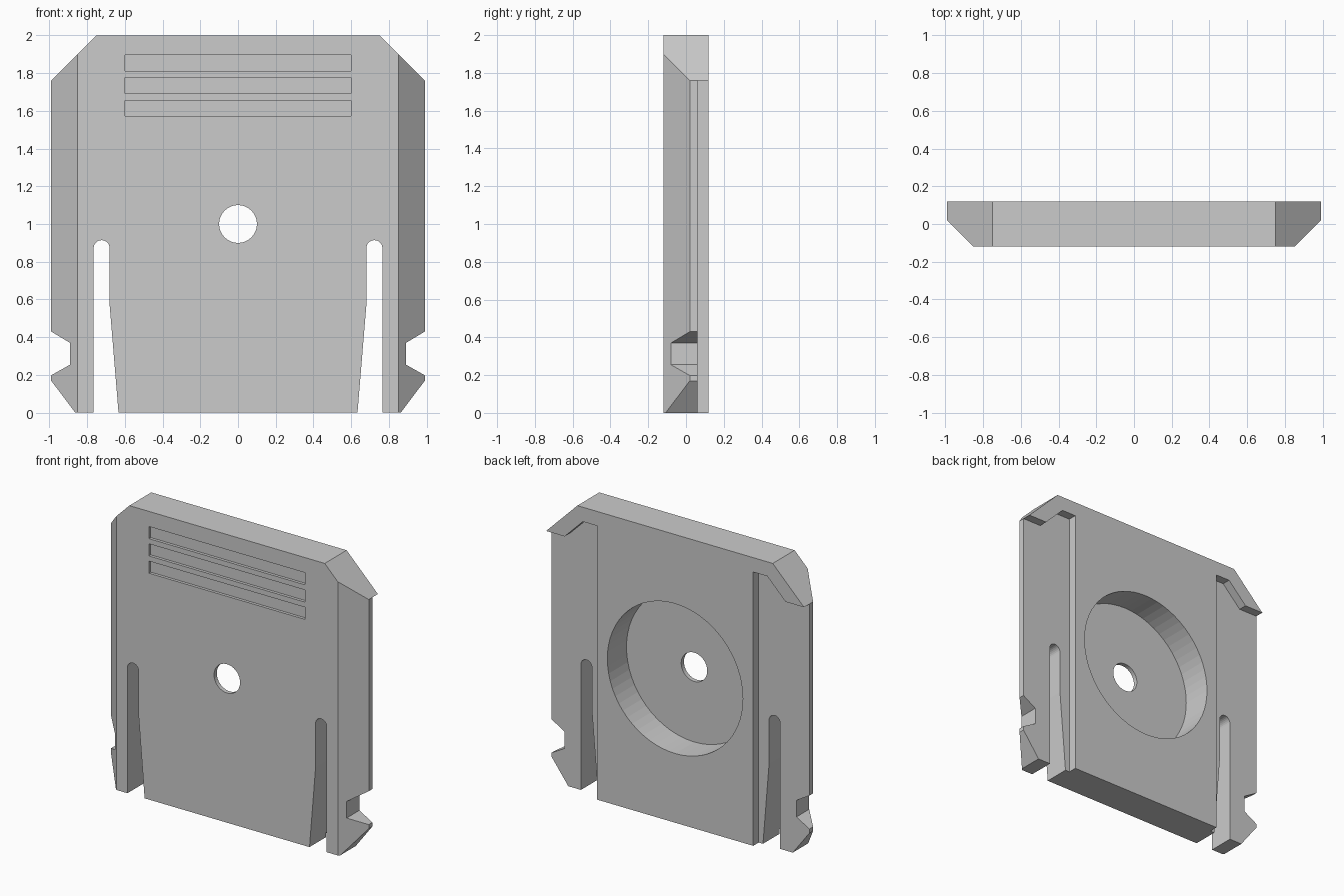
import bpy, bmesh
from math import sin, cos, pi

if "Cube" in bpy.data.objects:
    bpy.data.objects.remove(bpy.data.objects["Cube"])


def prism(name, profile, lo, hi, axis="Y"):
    """Closed profile extruded along Y (x,z points) or Z (x,y points)."""
    put = (lambda a, b, h: (a, h, b)) if axis == "Y" else (lambda a, b, h: (a, b, h))
    bm = bmesh.new()
    face = bm.faces.new([bm.verts.new(put(a, b, lo)) for a, b in profile])
    ext = bmesh.ops.extrude_face_region(bm, geom=[face])
    moved = [v for v in ext["geom"] if isinstance(v, bmesh.types.BMVert)]
    bmesh.ops.translate(bm, verts=moved, vec=put(0, 0, hi - lo))
    bmesh.ops.recalc_face_normals(bm, faces=bm.faces)
    mesh = bpy.data.meshes.new(name)
    bm.to_mesh(mesh)
    bm.free()
    obj = bpy.data.objects.new(name, mesh)
    bpy.context.collection.objects.link(obj)
    return obj


def arc(cx, cz, r, start, end, n):
    return [(cx + r * cos(start + (end - start) * i / n),
             cz + r * sin(start + (end - start) * i / n)) for i in range(n + 1)]


def circle(r, n):
    return arc(0, 1, r, 0, 2 * pi, n)[:-1]


def mirrored(points):
    return [(-a, b) for a, b in points]


def cut(body, cutter):
    cutter.hide_render = True
    mod = body.modifiers.new(cutter.name, "BOOLEAN")
    mod.operation = "DIFFERENCE"
    mod.solver = "EXACT"
    mod.object = cutter
    bpy.context.view_layer.objects.active = body
    bpy.ops.object.modifier_apply(modifier=mod.name)
    bpy.data.objects.remove(cutter)


# Plate outline: right half with clip arm, notch and round-topped slot
half = [(0.75, 2), (0.99, 1.76), (0.99, 0.43), (0.89, 0.37), (0.89, 0.255),
        (0.99, 0.198), (0.99, 0.17), (0.862, 0), (0.765, 0)]
half += arc(0.7225, 0.872, 0.0425, 0, pi, 12)
half += [(0.68, 0.57), (0.633, 0)]
plate = prism("clip_plate", half + mirrored(half)[::-1], -0.12, 0.12)

# Front side chamfers and stepped recesses on the back
chamfer = [(0.83, -0.14), (1.03, 0.06), (1.1, 0.06), (1.1, -0.14)]
step = [(0.6, -0.1), (0.6, 1.9), (0.708, 1.9), (0.848, 1.76), (1.1, 1.76), (1.1, -0.1)]
for flip in (list, mirrored):
    cut(plate, prism("side_chamfer", flip(chamfer), -0.1, 2.1, "Z"))
    cut(plate, prism("side_recess", flip(step), 0.06, 0.2))

# Round pocket on the back and centre hole
cut(plate, prism("round_pocket", circle(0.52, 64), -0.09, 0.2))
cut(plate, prism("centre_hole", circle(0.1, 48), -0.2, 0.0))

# Three shallow grip grooves on the front
for i in range(3):
    top = 1.895 - 0.12 * i
    groove = [(-0.6, top), (0.6, top), (0.6, top - 0.084), (-0.6, top - 0.084)]
    cut(plate, prism("grip_groove", groove, -0.2, -0.1))
